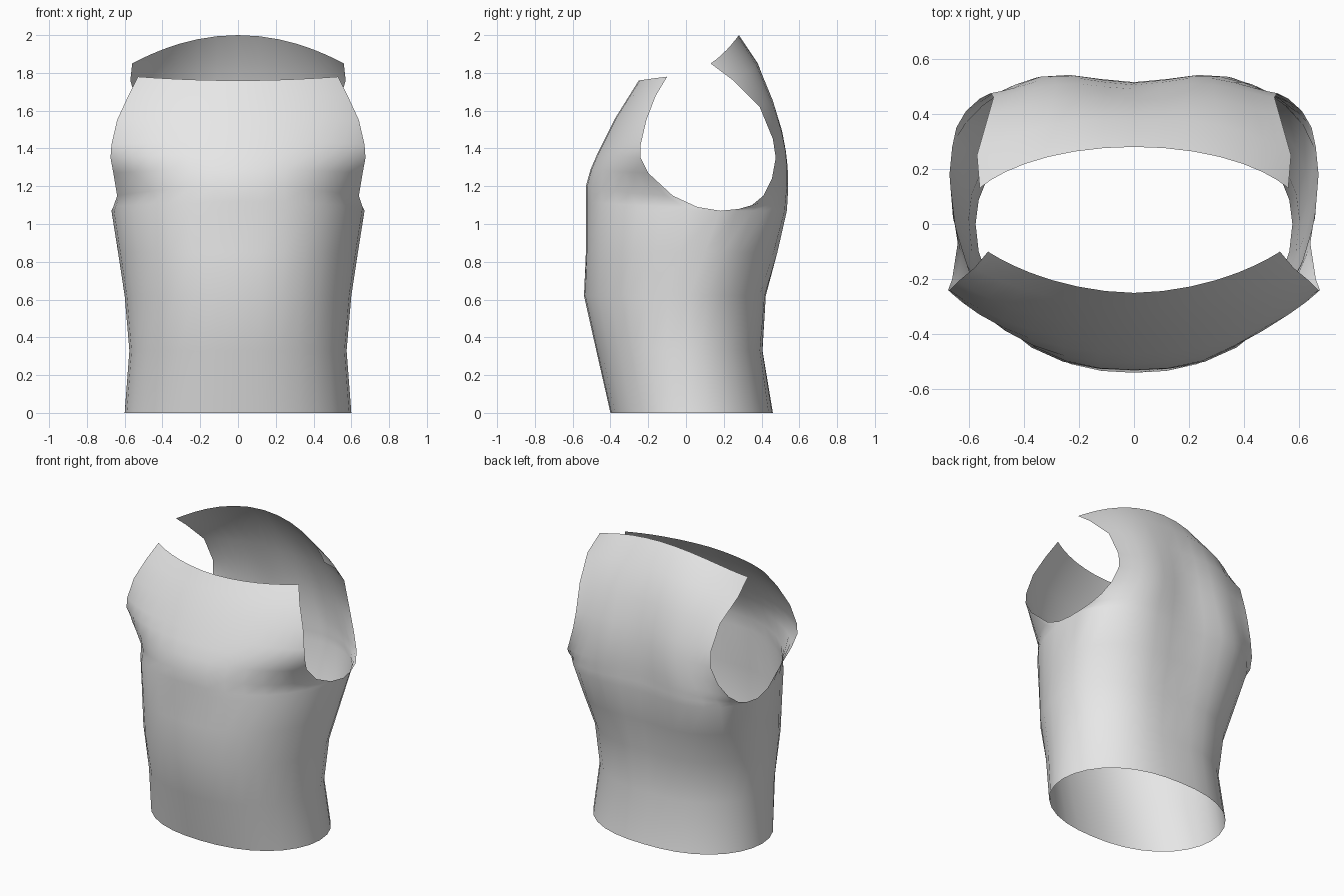
import bpy, bmesh, math

cube = bpy.data.objects.get("Cube")
if cube:
    bpy.data.objects.remove(cube, do_unlink=True)

grey = bpy.data.materials.new("light_grey")
grey.use_nodes = True
colour = (0.8, 0.8, 0.8, 1)
grey.diffuse_color = colour
grey.node_tree.nodes["Principled BSDF"].inputs["Base Color"].default_value = colour

# Waist rings: height, front y, back y, half width, side seam y, front and back power
RINGS = [
    (0.00, -0.40, 0.46, 0.60, 0.03, 2.3, 2.4),
    (0.33, -0.475, 0.405, 0.575, 0.0, 2.3, 2.4),
    (0.62, -0.54, 0.42, 0.60, 0.02, 2.3, 2.6),
    (0.85, -0.53, 0.475, 0.635, 0.10, 2.5, 3.1),
    (1.07, -0.53, 0.515, 0.67, 0.18, 2.6, 3.8),
]
# Panel rows above the waist: centre y, centre z, armhole edge x, y, z
CHEST = [
    (-0.53, 1.12, 0.66, 0.06, 1.09),
    (-0.53, 1.20, 0.64, -0.07, 1.15),
    (-0.505, 1.29, 0.66, -0.20, 1.27),
    (-0.47, 1.37, 0.675, -0.24, 1.35),
    (-0.435, 1.44, 0.67, -0.24, 1.42),
    (-0.375, 1.56, 0.64, -0.21, 1.55),
    (-0.30, 1.68, 0.58, -0.16, 1.68),
    (-0.25, 1.76, 0.53, -0.10, 1.78),
]
BACK = [
    (0.515, 1.13, 0.66, 0.28, 1.08),
    (0.515, 1.18, 0.645, 0.35, 1.10),
    (0.515, 1.24, 0.61, 0.41, 1.15),
    (0.512, 1.31, 0.56, 0.455, 1.24),
    (0.505, 1.39, 0.52, 0.475, 1.35),
    (0.49, 1.50, 0.51, 0.46, 1.45),
    (0.45, 1.66, 0.53, 0.39, 1.62),
    (0.38, 1.85, 0.57, 0.25, 1.76),
    (0.28, 2.00, 0.56, 0.13, 1.85),
]
HALF = 8


def section(bm, yc, zc, xe, ye, ze, seam, p, groove):
    """Superellipse about the side seam, cut off where it meets the armhole edge."""
    reach = (ye - seam) / (yc - seam)
    width = xe / (1 - reach ** 2) ** (1 / p)
    row = []
    for i in range(-HALF, HALF + 1):
        s = math.sin(i / HALF * math.pi / 2)
        a = min(abs(s), 1)
        curve = max(0, 1 - (a * xe / width) ** p) ** 0.5
        y = seam + (yc - seam) * curve + groove * math.sin(math.pi * a) ** 2
        row.append(bm.verts.new((xe * s, y, zc + (ze - zc) * a * a)))
    return row


def panel(bm, is_back, upper):
    rows = []
    for z, front, back, x, seam, front_p, back_p in RINGS:
        rows.append(section(bm, back if is_back else front, z, x, seam, z, seam,
                            back_p if is_back else front_p,
                            0.025 * z if is_back else 0))
    for k, (yc, zc, xe, ye, ze) in enumerate(upper, 1):
        t = k / len(upper)
        if is_back:
            seam, p = 0.18 - 0.18 * t, 3.8 - 1.8 * t
            groove = 0.035 * math.sin(math.pi * (0.27 + 0.73 * t))
        else:
            seam, p, groove = 0.18, 2.6 - 0.8 * t, 0
        rows.append(section(bm, yc, zc, xe, ye, ze, seam, p, groove))
    for low, high in zip(rows, rows[1:]):
        for i in range(2 * HALF):
            quad = [low[i], low[i + 1], high[i + 1], high[i]]
            bm.faces.new(quad[::-1] if is_back else quad)


# Open sleeveless shell, front and back joined at the side seams
bm = bmesh.new()
panel(bm, False, CHEST)
panel(bm, True, BACK)
bmesh.ops.remove_doubles(bm, verts=bm.verts[:], dist=0.0005)
mesh = bpy.data.meshes.new("torso_shell")
bm.to_mesh(mesh)
bm.free()
mesh.materials.append(grey)
shell = bpy.data.objects.new("torso_shell", mesh)
bpy.context.collection.objects.link(shell)
bpy.ops.object.select_all(action="DESELECT")
shell.select_set(True)
bpy.context.view_layer.objects.active = shell
bpy.ops.object.shade_smooth_by_angle(angle=math.radians(60))
